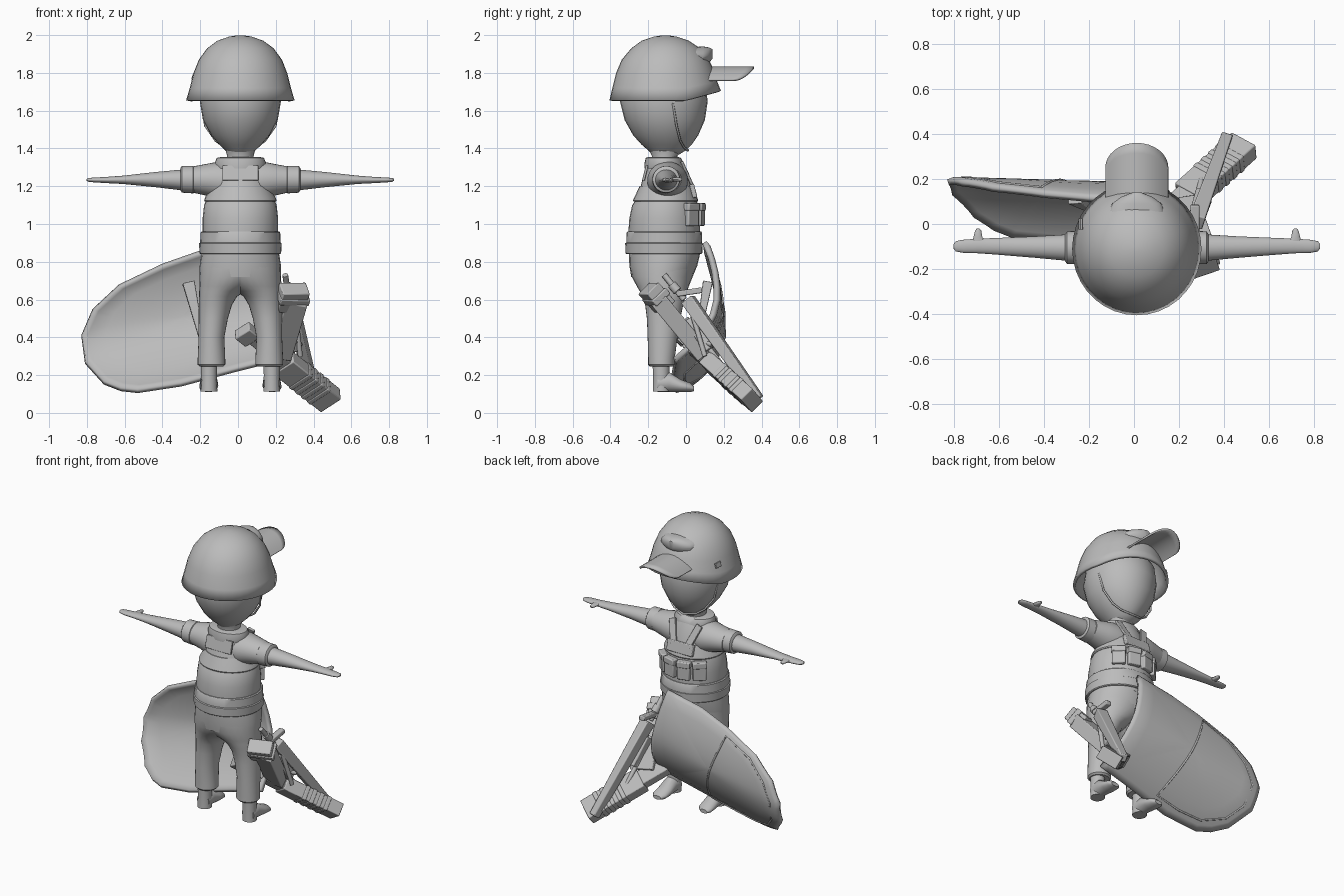
import bpy, bmesh, math
from mathutils import Vector

if "Cube" in bpy.data.objects:
    bpy.data.objects.remove(bpy.data.objects["Cube"])

mat = bpy.data.materials.new("plain grey")
mat.use_nodes = True
GREY = (0.5, 0.5, 0.5, 1)
mat.diffuse_color = GREY
mat.node_tree.nodes["Principled BSDF"].inputs["Base Color"].default_value = GREY
MID = 0.0125          # middle of the body in x
made = []


def finish(name, bm):
    bmesh.ops.recalc_face_normals(bm, faces=bm.faces)
    me = bpy.data.meshes.new(name)
    bm.to_mesh(me)
    bm.free()
    me.materials.append(mat)
    ob = bpy.data.objects.new(name, me)
    bpy.context.collection.objects.link(ob)
    made.append(ob)
    return ob


def loft(name, rows, axis="z", side=1, caps=True, n=28, bend=None):
    """Ellipses along an axis; each row is position, then two pairs of extents."""
    bm = bmesh.new()
    rings = []
    for t, a0, a1, b0, b1 in rows:
        ring = []
        for i in range(n):
            ang = math.tau * i / n
            a = (a0 + a1) / 2 + (a1 - a0) / 2 * math.cos(ang)
            b = (b0 + b1) / 2 + (b1 - b0) / 2 * math.sin(ang)
            p = {"z": (a, b, t), "x": (t, a, b), "y": (a, t, b)}[axis]
            p = Vector((MID + side * p[0], p[1], p[2]))
            ring.append(bm.verts.new(bend(p) if bend else p))
        rings.append(ring)
    for r, s in zip(rings, rings[1:]):
        for i in range(n):
            bm.faces.new((r[i], r[(i + 1) % n], s[(i + 1) % n], s[i]))
    if caps:
        bm.faces.new(rings[0])
    bm.faces.new(rings[-1])
    return finish(name, bm)


def body(name, rows, **kw):
    """Symmetric loft: rows are z, half width, back y, front y."""
    return loft(name, [(z, -h, h, y0, y1) for z, h, y0, y1 in rows], **kw)


def bar(name, p, q, width, thick, wdir=(1, 0, 0), taper=1.0):
    """Softly bevelled box from p to q, with its width along wdir."""
    p, q, w = Vector(p), Vector(q), Vector(wdir)
    d = (q - p).normalized()
    w = (w - d * w.dot(d)).normalized()
    u = d.cross(w)
    bm = bmesh.new()
    bmesh.ops.create_cube(bm, size=1)
    for v in bm.verts:
        k = taper if v.co.z > 0 else 1
        v.co = (p + q) / 2 + d * v.co.z * (q - p).length + (w * v.co.x * width + u * v.co.y * thick) * k
    m = finish(name, bm).modifiers.new("edges", "BEVEL")
    m.width = min(.006, thick * 0.2)
    m.segments = 2


def rod(name, pts, radius, cyclic=False):
    cu = bpy.data.curves.new(name, "CURVE")
    cu.dimensions = "3D"
    cu.bevel_depth, cu.bevel_resolution, cu.use_fill_caps = radius, 2, True
    sp = cu.splines.new("POLY")
    sp.points.add(len(pts) - 1)
    for s, p in zip(sp.points, pts):
        s.co = (*p, 1)
    sp.use_cyclic_u = cyclic
    cu.materials.append(mat)
    bpy.context.collection.objects.link(bpy.data.objects.new(name, cu))


# Head, neck and collar
body("head", [(1.36, .05, -.17, -.05), (1.39, .08, -.2, 0), (1.42, .112, -.235, .03), (1.47, .155, -.28, .065),
              (1.55, .198, -.325, .1), (1.65, .215, -.35, .115), (1.75, .205, -.33, .1), (1.85, .13, -.25, .02)])
body("neck", [(1.28, .08, -.19, -.03), (1.36, .07, -.18, -.045), (1.4, .08, -.2, -.01)])
body("collar", [(1.295, .13, -.22, -.01), (1.32, .137, -.22, -.01), (1.35, .125, -.213, -.027), (1.355, .1, -.2, -.04)])
chin = [(.205, -.07, 1.64), (.186, -.05, 1.52), (.13, -.03, 1.44), (.08, -.01, 1.405)]
rod("chin_strap", [(MID + x, y, z) for x, y, z in chin] + [(MID, .01, 1.39)]
    + [(MID - x, y, z) for x, y, z in reversed(chin)], .006)


# Helmet, with a rim that lifts over the face
def lift(p):
    p.z += max(0, p.y) * .27 * max(0, (2 - p.z) / .35)
    return p


shell = body("helmet", [(1.655, .287, -.405, .185), (1.72, .268, -.39, .165), (1.8, .248, -.37, .145),
                        (1.87, .22, -.34, .115), (1.93, .176, -.29, .07), (1.97, .122, -.235, .015),
                        (1.992, .06, -.17, -.05), (1.999, .015, -.125, -.095)], caps=False, n=36, bend=lift)
sol = shell.modifiers.new("wall", "SOLIDIFY")
sol.thickness, sol.offset = .018, -1

# Arched visor with a rounded front edge
bm = bmesh.new()
grid = []
for j in range(7):
    row = []
    for i in range(17):
        a = math.sin((i / 8 - 1) * math.pi / 2)
        reach = .25 + .11 * math.sqrt(max(0, 1 - a * a))
        row.append(bm.verts.new((MID + a * .14, .09 + (reach - .09) * j / 6, 1.835 - .07 * a * a)))
    grid.append(row)
for r, s in zip(grid, grid[1:]):
    for i in range(16):
        bm.faces.new((r[i], r[i + 1], s[i + 1], s[i]))
finish("visor", bm).modifiers.new("wall", "SOLIDIFY").thickness = .012

# Folded flap above the visor and a small tab on the helmet side
loft("visor_flap", [(.02, -.13, .13, 1.85, 1.935), (.09, -.11, .11, 1.83, 1.94), (.12, -.07, .07, 1.85, 1.935),
                    (.14, -.02, .02, 1.875, 1.925)], axis="y")
bar("helmet_tab", (-.232, .0, 1.795), (-.242, .0, 1.765), .05, .012, (0, 1, 0))

# Torso, vest and belts
body("torso", [(.82, .2, -.3, .07), (.96, .2, -.305, .075), (1.03, .2, -.3, .072), (1.1, .192, -.285, .065),
               (1.125, .182, -.268, .055), (1.2, .157, -.24, .035), (1.27, .143, -.222, .015), (1.32, .11, -.205, -.01)])
body("vest_hem", [(1.118, .188, -.278, .062), (1.125, .192, -.281, .065), (1.14, .187, -.274, .06), (1.2, .155, -.246, .042)])
body("upper_belt", [(.895, .209, -.312, .082), (.9, .213, -.316, .086), (.955, .211, -.314, .084), (.96, .205, -.31, .08)])
body("lower_belt", [(.84, .211, -.314, .08), (.845, .216, -.32, .086), (.898, .219, -.322, .088), (.903, .21, -.314, .08)])
bar("back_panel", (MID, -.226, 1.23), (MID, -.206, 1.31), .19, .014)
bar("chest_panel", (MID, .048, 1.14), (MID, .03, 1.21), .19, .025)
for s in (-1, 1):
    bar("shoulder_strap", (MID + s * .05, .04, 1.19), (MID + s * .1, -.02, 1.325), .045, .016)

# Front pouches wrapped around the waist
for i in range(4):
    a = math.radians(90 + (i - 1.5) * 28)
    x, y = MID + .2 * math.cos(a), -.115 + .195 * math.sin(a)
    tangent = (-math.sin(a), math.cos(a), 0)
    bar("pouch", (x, y, .99), (x, y, 1.105), .082, .035, tangent)
    bar("pouch_flap", (x, y, 1.07), (x, y, 1.11), .088, .044, tangent)

# Trousers, boots, sleeves and arms
body("hips", [(.72, .215, -.29, .035), (.78, .215, -.3, .06), (.845, .205, -.302, .075)])
for s in (-1, 1):
    loft("trouser_leg", [(.245, .09, .215, -.19, -.07), (.255, .08, .226, -.2, -.06), (.285, .08, .226, -.2, -.06),
                         (.4, .085, .221, -.203, -.045), (.5, .066, .221, -.207, -.03), (.57, .045, .22, -.216, -.015),
                         (.615, .018, .219, -.232, -.002), (.645, -.025, .218, -.245, .007), (.67, -.08, .217, -.26, .015),
                         (.72, -.15, .216, -.287, .035), (.78, -.2, .213, -.297, .055)], side=s)
    loft("boot_shaft", [(.112, .122, .21, -.176, -.085), (.2, .124, .208, -.174, -.088), (.27, .122, .21, -.178, -.085)], side=s)
    loft("boot_foot", [(-.15, .122, .21, .111, .2), (-.09, .12, .213, .11, .215), (-.03, .117, .217, .11, .178),
                       (.02, .122, .217, .11, .16), (.043, .145, .2, .115, .14)], axis="y", side=s)
    loft("sleeve", [(.06, -.205, .01, 1.125, 1.325), (.12, -.205, .01, 1.13, 1.33), (.18, -.19, -.005, 1.15, 1.318),
                    (.26, -.175, -.025, 1.168, 1.303)], axis="x", side=s)
    loft("sleeve_cuff", [(.243, -.17, -.04, 1.17, 1.3), (.25, -.18, -.03, 1.162, 1.308),
                         (.31, -.177, -.033, 1.166, 1.307), (.318, -.165, -.045, 1.18, 1.295)], axis="x", side=s)
    loft("arm", [(.29, -.165, -.045, 1.176, 1.29), (.45, -.15, -.055, 1.195, 1.275), (.62, -.136, -.062, 1.212, 1.256),
                 (.7, -.13, -.065, 1.216, 1.25), (.77, -.128, -.07, 1.22, 1.246), (.803, -.122, -.076, 1.223, 1.244),
                 (.814, -.108, -.09, 1.229, 1.239)], axis="x", side=s)
    loft("thumb", [(-.09, .65, .735, 1.222, 1.246), (-.06, .685, .725, 1.224, 1.246), (-.03, .69, .718, 1.225, 1.245),
                   (-.02, .698, .71, 1.23, 1.24)], axis="y", side=s, n=12)


# Shield, curved around its long slanted axis
def bulge(x, z):
    v = z - .2 * x - .6
    return .195 - .03 * (x + .3) - v * v * (.72 if v > 0 else 1.6)


edge = [(.06, .91), (-.2, .86), (-.4, .79), (-.63, .68), (-.77, .55), (-.83, .41), (-.81, .26),
        (-.71, .15), (-.62, .115), (-.53, .105), (-.3, .14), (0, .22), (.22, .275), (.135, .6)]
outline = []
for (x0, z0), (x1, z1) in zip(edge, edge[1:] + edge[:1]):
    outline += [(x0 + (x1 - x0) * k / 4, z0 + (z1 - z0) * k / 4) for k in range(4)]
cx, cz = -.3, .5
bm = bmesh.new()
rings = []
for f in (1, .94, .75, .5, .25, .05):
    ring = []
    for x, z in outline:
        px, pz = cx + (x - cx) * f, cz + (z - cz) * f
        ring.append(bm.verts.new((px, bulge(px, pz) - (.012 if f == 1 else 0), pz)))
    rings.append(ring)
for r, s in zip(rings, rings[1:]):
    for i in range(len(r)):
        j = (i + 1) % len(r)
        bm.faces.new((r[i], r[j], s[j], s[i]))
bm.faces.new(rings[-1])
shield = finish("shield", bm)
sol = shield.modifiers.new("wall", "SOLIDIFY")
sol.thickness, sol.offset = .026, (-1 if shield.data.polygons[-1].normal.y > 0 else 1)
pane = [(-.41, .74), (-.6, .65), (-.71, .53), (-.765, .4), (-.74, .27), (-.66, .185), (-.52, .15), (-.36, .17), (-.19, .21)]
pane += [(-.19 - .0275 * k, .21 + .06625 * k) for k in range(1, 8)]
rod("shield_window_frame", [(x, bulge(x, z), z) for x, z in pane], .006, True)
bar("shield_handle", (-.19, .06, .38), (-.262, .115, .69), .025, .02, taper=2.6)

# Slung weapon: wide stock, receiver and thin barrel on one slanted axis
END, FRONT, WIDE = Vector((.49, .35, .065)), Vector((.03, -.06, .43)), (.1, -.08, .09)


def along(t):
    return END.lerp(FRONT, t)


bar("weapon_body", along(0), along(.55), .14, .085, WIDE)
bar("weapon_receiver", along(.5), along(.8), .1, .07, WIDE)
bar("weapon_barrel", along(.75), along(.95), .05, .05, WIDE)
bar("weapon_muzzle", along(.9), along(1.02), .1, .065, WIDE)
for i in range(4):
    bar("weapon_ridge", along(.12 + .07 * i), along(.16 + .07 * i), .146, .092, WIDE)

# Grip beam with its head block, long tapered blade and struts
bar("grip_beam", (.225, .09, .31), (.31, -.15, .6), .115, .09)
bar("grip_head", (.27, -.11, .56), (.3, -.2, .66), .15, .09, (1, 0, .35))
bar("grip_cap", (.285, -.145, .6), (.295, -.17, .63), .165, .105, (1, 0, .35))
bar("trigger_housing", (.27, .02, .5), (.3, .13, .34), .05, .07)
bar("long_blade", (.41, .385, .075), (.275, .01, .6), .05, .05, (1, -.3, 0), taper=1.4)
rod("blade_pin", [(.27, -.01, .6), (.25, -.115, .73)], .016)
rod("pin_collar", [(.264, -.045, .645), (.258, -.075, .68)], .025)
bar("cross_plate", (.27, -.05, .63), (.27, .085, .65), .04, .03)
for a, b in (((.3, .02, .57), (.33, .1, .3)), ((.26, .0, .5), (.3, .2, .24)), ((.2, -.02, .42), (.33, .14, .36))):
    rod("weapon_strut", [a, b], .014)

# Soft shading with sharp edges kept
bpy.ops.object.select_all(action="DESELECT")
for ob in made:
    ob.select_set(True)
bpy.context.view_layer.objects.active = made[0]
bpy.ops.object.shade_smooth_by_angle(angle=math.radians(40))
